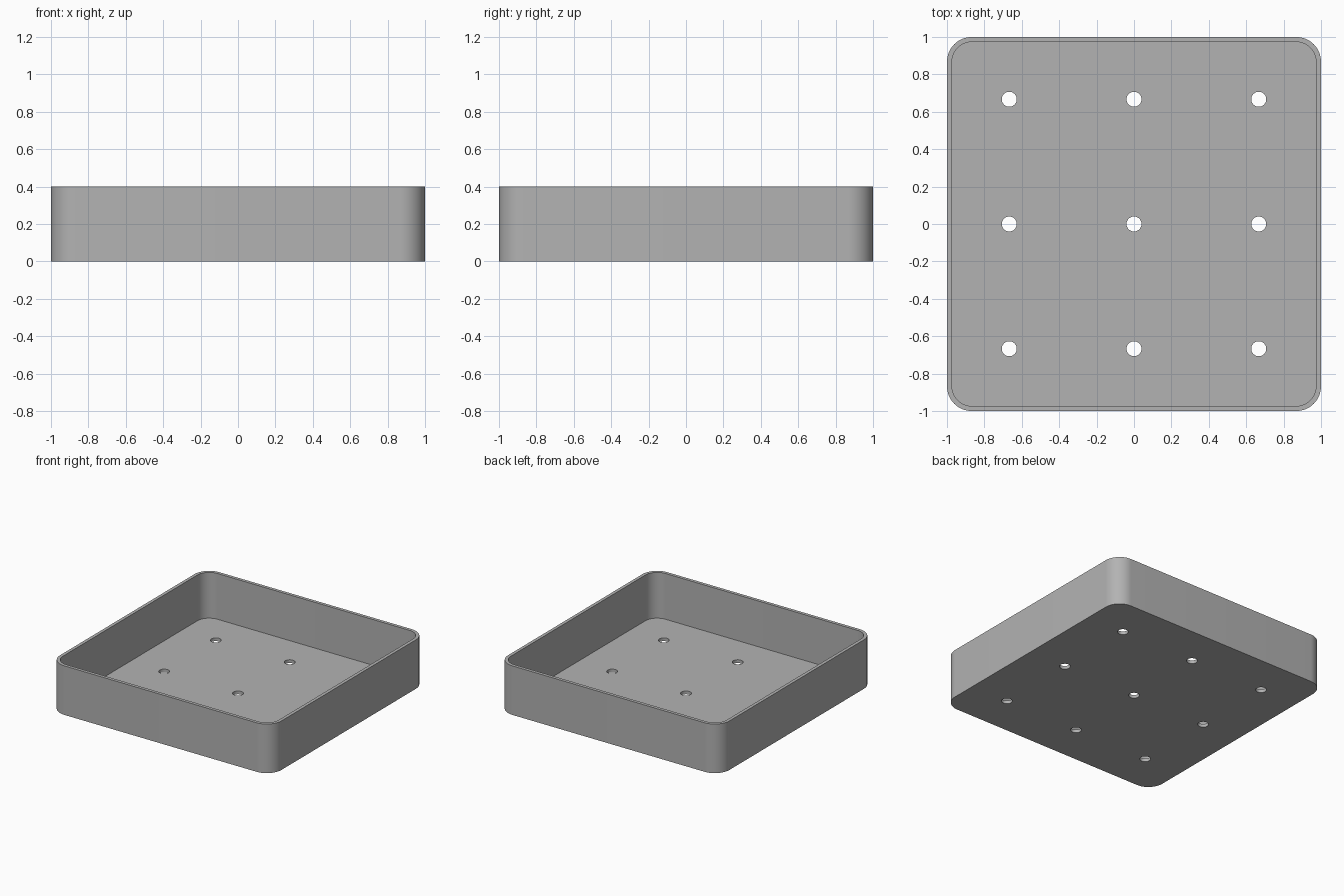
import bpy
import bmesh
import math
from mathutils import Vector

SIZE, HEIGHT, WALL = 1.0, 0.4, 0.0267   # half width, height, thickness
CORNER, HOLE, PITCH = 0.133, 0.04, 0.667

cube = bpy.data.objects.get("Cube")
if cube:
    bpy.data.objects.remove(cube, do_unlink=True)

grey = bpy.data.materials.new("plain grey")
grey.use_nodes = True
colour = (0.45, 0.45, 0.45, 1)
grey.diffuse_color = colour
grey.node_tree.nodes["Principled BSDF"].inputs["Base Color"].default_value = colour


def rounded_square(half, radius, steps=16):
    """Outline of a square with round corners, anticlockwise."""
    points = []
    for quarter in range(4):
        turn = quarter * math.pi / 2
        middle = turn + math.pi / 4
        centre = Vector((math.cos(middle), math.sin(middle))) * (half - radius) * math.sqrt(2)
        for i in range(steps + 1):
            a = turn + i / steps * math.pi / 2
            points.append(centre + Vector((math.cos(a), math.sin(a))) * radius)
    return points


def prism(name, outline, bottom, top):
    """Solid made by raising an outline from bottom to top."""
    bm = bmesh.new()
    base = bm.faces.new([bm.verts.new((p.x, p.y, bottom)) for p in outline])
    raised = bmesh.ops.extrude_face_region(bm, geom=[base], use_keep_orig=True)
    verts = [v for v in raised["geom"] if isinstance(v, bmesh.types.BMVert)]
    bmesh.ops.translate(bm, verts=verts, vec=(0, 0, top - bottom))
    bmesh.ops.recalc_face_normals(bm, faces=bm.faces)
    mesh = bpy.data.meshes.new(name)
    bm.to_mesh(mesh)
    bm.free()
    obj = bpy.data.objects.new(name, mesh)
    bpy.context.collection.objects.link(obj)
    mesh.materials.append(grey)
    return obj


def cut(target, cutter):
    """Subtract the cutter, apply the cut and remove the cutter."""
    cutter.hide_render = True
    mod = target.modifiers.new("cut", 'BOOLEAN')
    mod.operation = 'DIFFERENCE'
    mod.solver = 'EXACT'
    mod.object = cutter
    bpy.context.view_layer.objects.active = target
    bpy.ops.object.modifier_apply(modifier=mod.name)
    bpy.data.objects.remove(cutter, do_unlink=True)


# Tray body with an open, round-cornered cavity
tray = prism("tray", rounded_square(SIZE, CORNER), 0, HEIGHT)
cut(tray, prism("cavity", rounded_square(SIZE - WALL, CORNER - WALL), WALL, HEIGHT + 0.1))

# Three by three drain holes through the floor
circle = [Vector((math.cos(a), math.sin(a))) * HOLE
          for a in (i * math.tau / 48 for i in range(48))]
for x in (-PITCH, 0, PITCH):
    for y in (-PITCH, 0, PITCH):
        drill = prism("drill", [p + Vector((x, y)) for p in circle], -0.1, 0.1)
        cut(tray, drill)

# Smooth round corners and holes, crisp rims
bpy.ops.object.select_all(action='DESELECT')
tray.select_set(True)
bpy.context.view_layer.objects.active = tray
bpy.ops.object.shade_smooth_by_angle(angle=math.radians(30))
